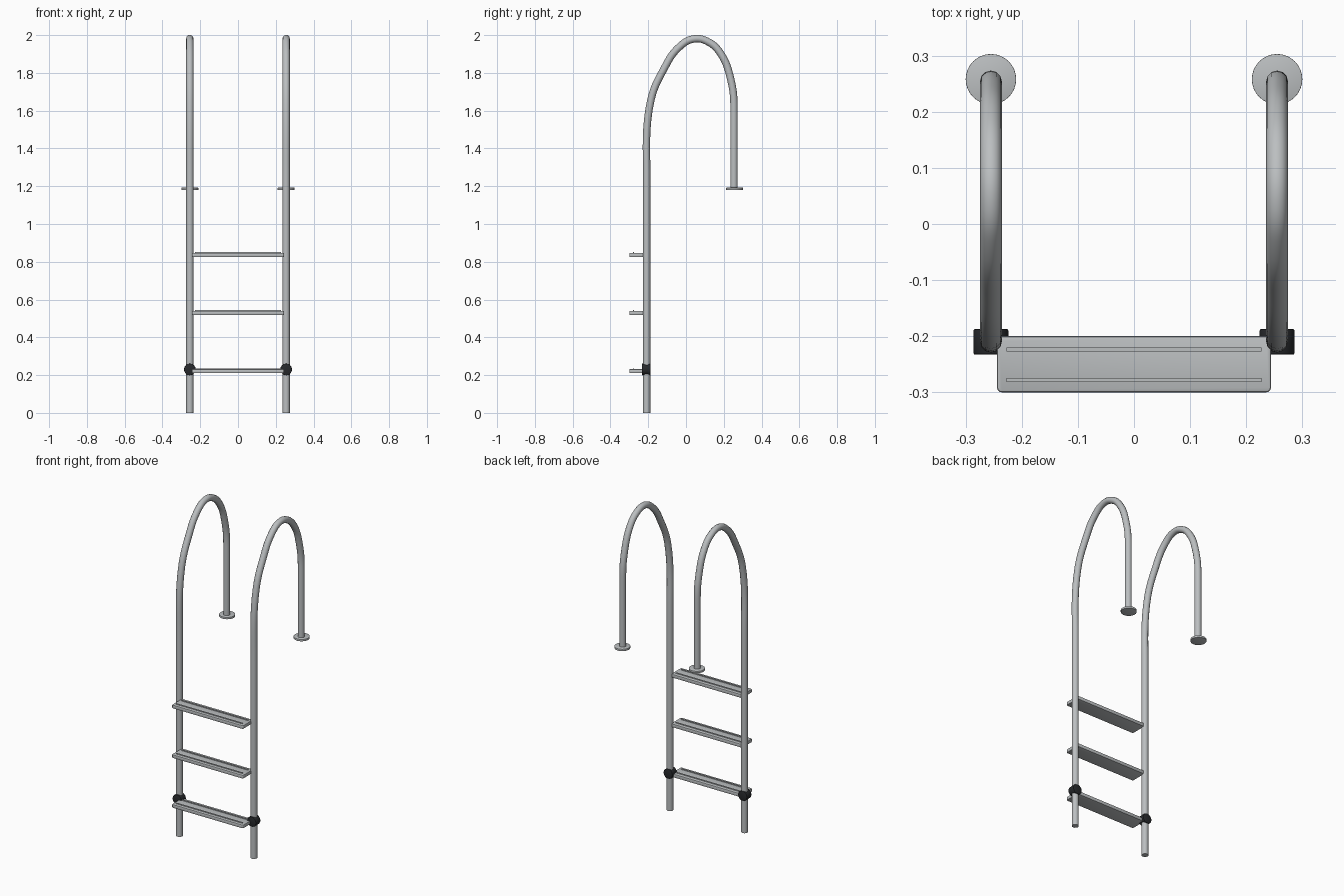
import bpy, bmesh, math
from mathutils import Vector, Matrix

if "Cube" in bpy.data.objects:
    bpy.data.objects.remove(bpy.data.objects["Cube"])


def material(name, rgb, metallic=0.0):
    m = bpy.data.materials.new(name)
    m.use_nodes = True
    m.diffuse_color = (*rgb, 1)
    m.node_tree.nodes["Principled BSDF"].inputs["Base Color"].default_value = (*rgb, 1)
    return m


steel = material("brushed_steel", (0.5, 0.52, 0.53))
rubber = material("black_plastic", (0.02, 0.022, 0.025))

RAIL_X, RAIL_R = 0.255, 0.0195
FRONT_Y, BACK_Y = -0.208, 0.256
SIDES = (("left", 1), ("right", -1))


def smooth(ob):
    bpy.ops.object.select_all(action="DESELECT")
    ob.select_set(True)
    bpy.context.view_layer.objects.active = ob
    bpy.ops.object.shade_smooth_by_angle(angle=math.radians(35))


def finish(name, bm, mat):
    me = bpy.data.meshes.new(name)
    bm.to_mesh(me)
    bm.free()
    me.materials.append(mat)
    ob = bpy.data.objects.new(name, me)
    bpy.context.collection.objects.link(ob)
    smooth(ob)
    return ob


def add_box(bm, size, center):
    return bmesh.ops.create_cube(
        bm, size=1, matrix=Matrix.Translation(center) @ Matrix.Diagonal((*size, 1)))["verts"]


def cylinder(name, radius, depth, center, mat, axis="Z", segments=32, bevel=0.003):
    bm = bmesh.new()
    turn = Matrix.Rotation(math.pi / 2, 4, "X") if axis == "Y" else Matrix()
    bmesh.ops.create_cone(bm, cap_ends=True, segments=segments, radius1=radius,
                          radius2=radius, depth=depth,
                          matrix=Matrix.Translation(center) @ turn)
    rims = [e for e in bm.edges if any(len(f.verts) > 4 for f in e.link_faces)]
    bmesh.ops.bevel(bm, geom=rims, offset=bevel, segments=2, affect="EDGES", profile=0.5)
    return finish(name, bm, mat)


def rail(name, x):
    """Handrail tube: straight front leg, arch over the top, short back leg."""
    arch = [(-0.185, 1.66), (-0.12, 1.815), (-0.038, 1.935), (0.042, 1.98),
            (0.12, 1.963), (0.185, 1.9), (0.237, 1.765)]
    path = [(FRONT_Y, 0), (FRONT_Y, 1.28), *arch, (BACK_Y - 0.002, 1.62), (BACK_Y - 0.002, 1.185)]
    cu = bpy.data.curves.new(name, "CURVE")
    cu.dimensions = "3D"
    cu.bevel_depth, cu.bevel_resolution = RAIL_R, 4
    cu.resolution_u, cu.use_fill_caps = 8, True
    sp = cu.splines.new("BEZIER")
    sp.bezier_points.add(len(path) - 1)
    last = len(path) - 1
    for i, (p, (y, z)) in enumerate(zip(sp.bezier_points, path)):
        p.co = (x, y, z)
        if i in (0, 1, last - 1, last):
            # keep the straight legs exactly upright
            up = Vector((0, 0, 0.1 if i == 1 else 0.05)) * (1 if i < 2 else -1)
            p.handle_left_type = p.handle_right_type = "FREE"
            p.handle_left, p.handle_right = p.co - up, p.co + up
        else:
            p.handle_left_type = p.handle_right_type = "AUTO"
    ob = bpy.data.objects.new(name, cu)
    bpy.context.collection.objects.link(ob)
    cu.materials.append(steel)
    bpy.ops.object.select_all(action="DESELECT")
    ob.select_set(True)
    bpy.context.view_layer.objects.active = ob
    bpy.ops.object.convert(target="MESH")
    smooth(bpy.context.view_layer.objects.active)


def tread(name, z):
    """Flat step with rounded corners and two raised grip ribs."""
    bm = bmesh.new()
    add_box(bm, (0.488, 0.1, 0.022), (0, -0.25, z))
    corners = [e for e in bm.edges if abs(e.verts[0].co.z - e.verts[1].co.z) > 0.01]
    bmesh.ops.bevel(bm, geom=corners, offset=0.008, segments=3, affect="EDGES", profile=0.5)
    rims = [e for e in bm.edges if abs(e.verts[0].co.z - e.verts[1].co.z) < 0.001]
    bmesh.ops.bevel(bm, geom=rims, offset=0.004, segments=2, affect="EDGES", profile=0.5)
    for y in (-0.224, -0.278):
        add_box(bm, (0.454, 0.007, 0.008), (0, y, z + 0.011))
    finish(name, bm, steel)


# Rails, floor flanges and lower clamps on both sides
for side, s in SIDES:
    rail(f"{side}_rail", s * RAIL_X)
    cylinder(f"{side}_flange", 0.045, 0.012, (s * RAIL_X, BACK_Y + 0.002, 1.186), steel, bevel=0.001)
    cylinder(f"{side}_clamp", 0.031, 0.046, (s * RAIL_X, FRONT_Y - 0.002, 0.23), rubber,
             axis="Y", segments=16)

# Steps
for label, z in (("lower", 0.221), ("middle", 0.529), ("upper", 0.836)):
    tread(f"{label}_tread", z)
